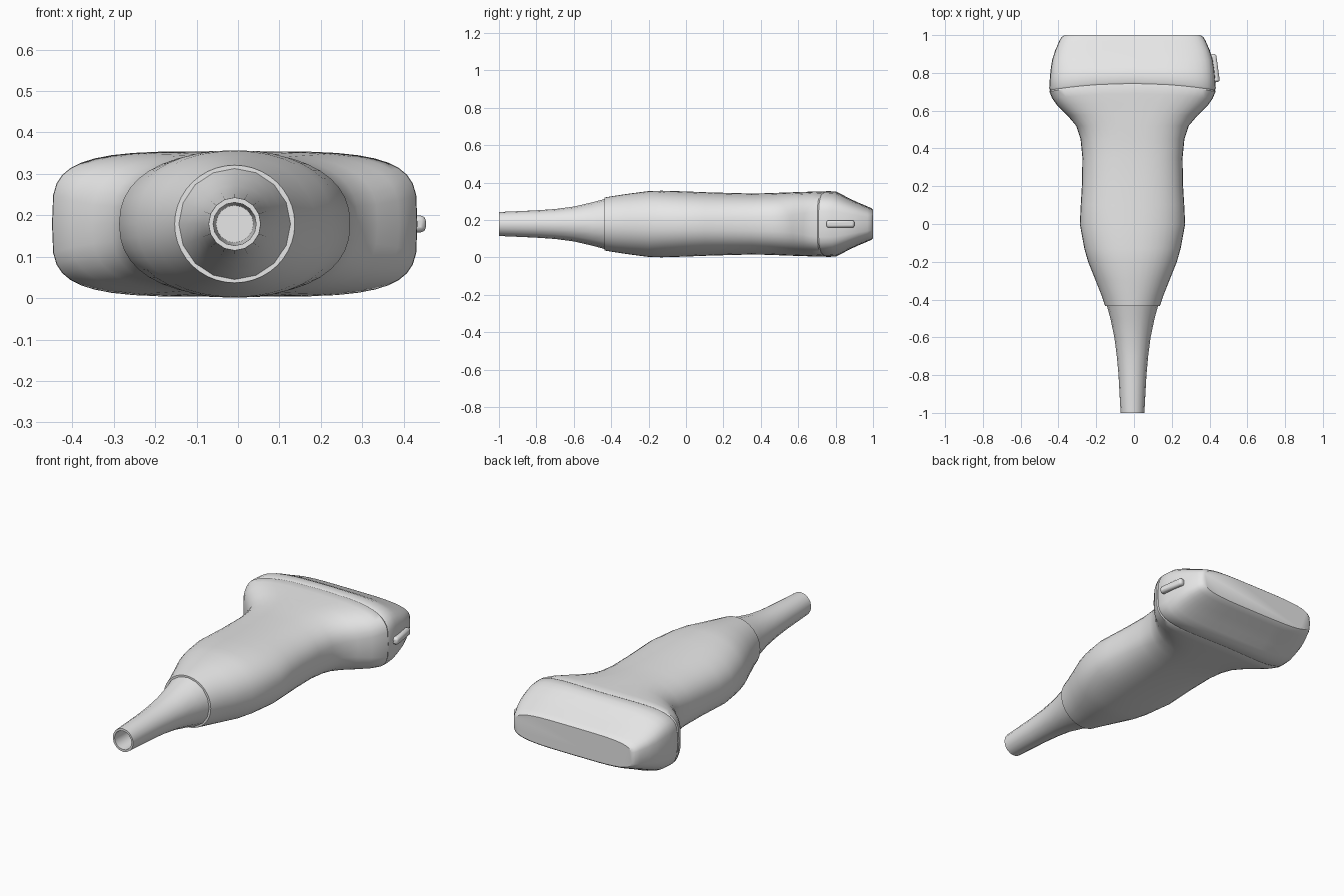
import bpy
import bmesh
from math import cos, sin, pi, radians, copysign

cube = bpy.data.objects.get("Cube")
if cube:
    bpy.data.objects.remove(cube, do_unlink=True)

CX, CZ = -0.008, 0.179

grey = bpy.data.materials.new("plain grey")
grey.use_nodes = True
grey.diffuse_color = (0.8, 0.8, 0.8, 1)
grey.node_tree.nodes["Principled BSDF"].inputs["Base Color"].default_value = (0.8, 0.8, 0.8, 1)


def ring(bm, y, rx, rz, power, bow, sides):
    """Superellipse section across y; bow pulls its sides towards the front."""
    verts = []
    for i in range(sides):
        a = 2 * pi * i / sides
        c, s = cos(a), sin(a)
        x = copysign(abs(c) ** (2 / power), c)
        z = copysign(abs(s) ** (2 / power), s)
        verts.append(bm.verts.new((CX + rx * x, y - bow * x * x, CZ + rz * z)))
    return verts


def loft(name, rows, sides, cap_start=True, cap_end=True):
    """Skin a row of sections given as (y, half width, half height, power, bow)."""
    bm = bmesh.new()
    rings = [ring(bm, *row, sides) for row in rows]
    for a, b in zip(rings, rings[1:]):
        for i in range(sides):
            j = (i + 1) % sides
            bm.faces.new((a[i], a[j], b[j], b[i]))
    if cap_start:
        bm.faces.new(rings[0])
    if cap_end:
        bm.faces.new(rings[-1])
    bmesh.ops.recalc_face_normals(bm, faces=bm.faces)
    mesh = bpy.data.meshes.new(name)
    bm.to_mesh(mesh)
    bm.free()
    obj = bpy.data.objects.new(name, mesh)
    bpy.context.collection.objects.link(obj)
    finish(obj)
    return obj


def finish(obj):
    obj.data.materials.append(grey)
    bpy.ops.object.select_all(action="DESELECT")
    obj.select_set(True)
    bpy.context.view_layer.objects.active = obj
    bpy.ops.object.shade_smooth_by_angle(angle=radians(35))


# Tapered cable sleeve, hollow at its tip
loft("cable_sleeve", [
    (-0.70, 0.045, 0.045, 2, 0),
    (-1.00, 0.052, 0.052, 2, 0),
    (-1.00, 0.063, 0.064, 2, 0),
    (-0.80, 0.074, 0.073, 2, 0),
    (-0.70, 0.083, 0.080, 2, 0),
    (-0.60, 0.096, 0.093, 2, 0),
    (-0.50, 0.117, 0.116, 2, 0),
    (-0.42, 0.139, 0.138, 2, 0),
], 16)

# Grip that swells, narrows at the waist and flares into the head
loft("handle", [
    (-0.435, 0.145, 0.142, 2, 0),
    (-0.38, 0.163, 0.151, 2.05, 0),
    (-0.30, 0.195, 0.163, 2.1, 0),
    (-0.20, 0.235, 0.176, 2.2, 0),
    (-0.13, 0.255, 0.178, 2.25, 0),
    (0.00, 0.279, 0.174, 2.3, 0),
    (0.10, 0.274, 0.170, 2.35, 0),
    (0.20, 0.268, 0.167, 2.4, 0),
    (0.35, 0.265, 0.163, 2.5, 0),
    (0.45, 0.275, 0.165, 2.6, 0),
    (0.52, 0.298, 0.168, 2.7, 0),
    (0.58, 0.345, 0.170, 2.9, 0.005),
    (0.64, 0.397, 0.172, 3.3, 0.015),
    (0.69, 0.425, 0.174, 3.7, 0.025),
    (0.735, 0.440, 0.175, 4, 0.033),
    (0.744, 0.437, 0.172, 4, 0.035),
], 40)

# Broad head tapering to the flat contact face
loft("probe_head", [
    (0.744, 0.437, 0.172, 4, 0.035),
    (0.754, 0.441, 0.176, 4, 0.035),
    (0.80, 0.437, 0.174, 4, 0.02),
    (0.83, 0.433, 0.160, 4, 0.01),
    (0.87, 0.425, 0.138, 4, 0),
    (0.92, 0.409, 0.115, 4, 0),
    (0.97, 0.387, 0.094, 4, 0),
    (0.99, 0.375, 0.085, 4, 0),
    (1.00, 0.360, 0.077, 4, 0),
], 40)

# Small orientation ridge on the left edge of the head
bpy.ops.mesh.primitive_cube_add(size=1, location=(0.425, 0.825, CZ))
marker = bpy.context.object
marker.name = "orientation_ridge"
marker.scale = (0.04, 0.15, 0.04)
marker.rotation_euler.z = radians(8)
bevel = marker.modifiers.new("rounded edges", "BEVEL")
bevel.width = 0.012
bevel.segments = 2
bpy.ops.object.transform_apply(location=False, rotation=True, scale=True)
finish(marker)
